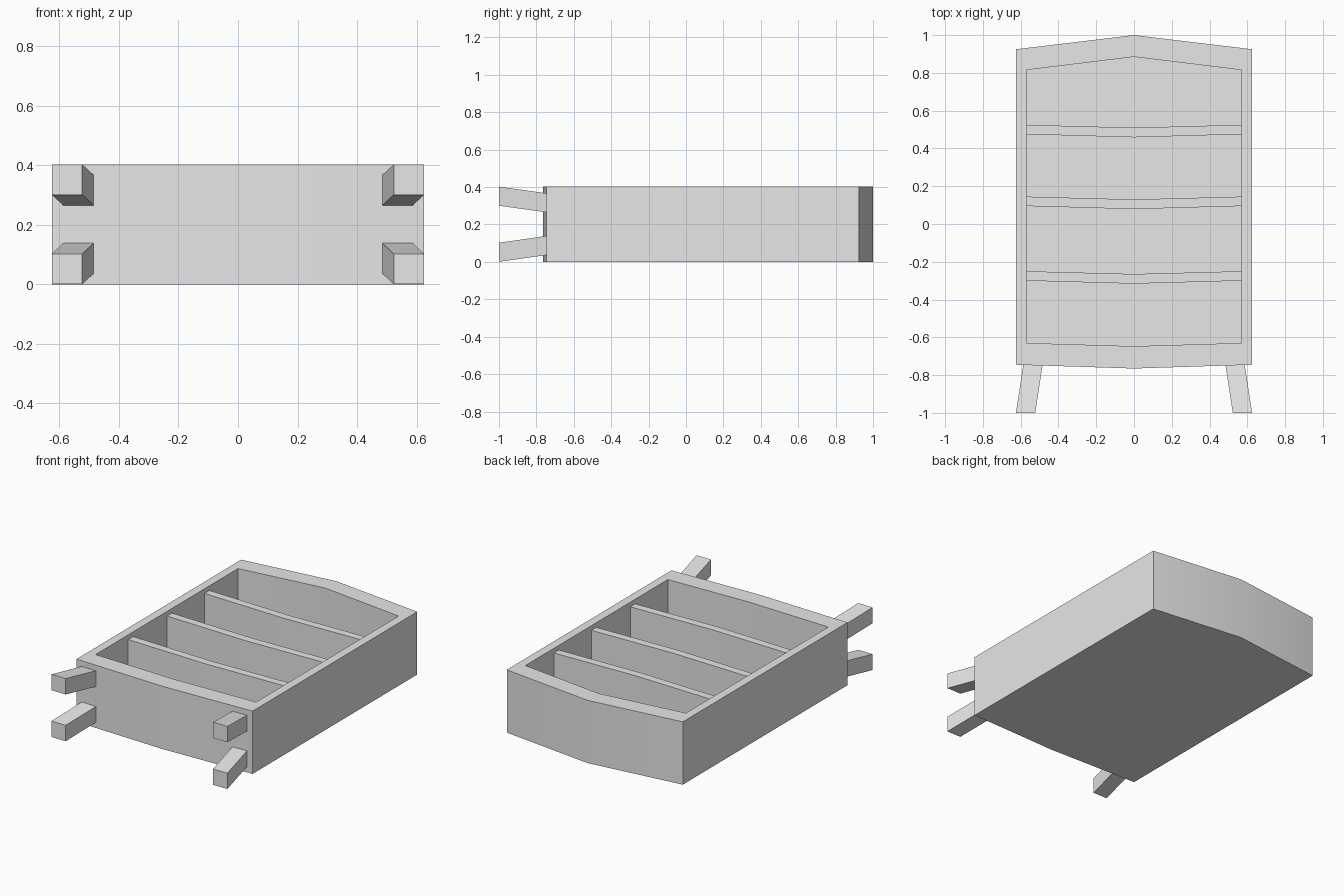
import bpy, bmesh
from mathutils import Vector

cube = bpy.data.objects.get("Cube")
if cube:
    bpy.data.objects.remove(cube, do_unlink=True)

grey = bpy.data.materials.new("plain_grey")
grey.use_nodes = True
grey.diffuse_color = (0.8, 0.8, 0.8, 1)
grey.node_tree.nodes["Principled BSDF"].inputs["Base Color"].default_value = (0.8, 0.8, 0.8, 1)

HEIGHT = 0.403      # overall depth of the case
FLOOR = 0.05        # thickness of the back panel
RECESS = 0.03       # shelves sit a little behind the rim


def finish(name, bm):
    bmesh.ops.recalc_face_normals(bm, faces=bm.faces)
    mesh = bpy.data.meshes.new(name)
    bm.to_mesh(mesh)
    bm.free()
    mesh.materials.append(grey)
    obj = bpy.data.objects.new(name, mesh)
    bpy.context.collection.objects.link(obj)
    bpy.ops.object.select_all(action='DESELECT')
    obj.select_set(True)
    bpy.context.view_layer.objects.active = obj
    bpy.ops.object.shade_smooth_by_angle()
    return obj


def outline(half, low_edge, low_mid, high_edge, high_mid):
    """Board outline bowed at its lower and upper ends."""
    return [(-half, low_edge), (0, low_mid), (half, low_edge),
            (half, high_edge), (0, high_mid), (-half, high_edge)]


def ring(bm, points, z):
    return [bm.verts.new((x, y, z)) for x, y in points]


def bridge(bm, a, b):
    n = len(a)
    for i in range(n):
        j = (i + 1) % n
        bm.faces.new((a[i], a[j], b[j], b[i]))


def cap(bm, r):
    # two quads, split along the middle line
    bm.faces.new((r[0], r[1], r[4], r[5]))
    bm.faces.new((r[1], r[2], r[3], r[4]))


# Case: open tray with bowed ends
outer = outline(0.625, -0.745, -0.765, 0.925, 1.0)
inner = outline(0.57, -0.63, -0.647, 0.815, 0.885)
bm = bmesh.new()
rings = [ring(bm, outer, 0), ring(bm, outer, HEIGHT),
         ring(bm, inner, HEIGHT), ring(bm, inner, FLOOR)]
for a, b in zip(rings, rings[1:]):
    bridge(bm, a, b)
cap(bm, rings[0])
cap(bm, rings[-1])
finish("case", bm)

# Shelves: thin boards sagging in the middle
for i, y in enumerate((-0.30, 0.095, 0.475)):
    bm = bmesh.new()
    board = outline(0.57, y, y - 0.016, y + 0.05, y + 0.035)
    low, high = ring(bm, board, FLOOR), ring(bm, board, HEIGHT - RECESS)
    bridge(bm, low, high)
    cap(bm, low)
    cap(bm, high)
    finish(f"shelf_{i + 1}", bm)

# Legs: square posts splayed outwards
MID = HEIGHT / 2
for side, sx in (("left", 1), ("right", -1)):
    for place, sz in (("front", 1), ("back", -1)):
        bm = bmesh.new()
        ends = []
        for x, z, y in ((0.535, 0.114, -0.745), (0.574, 0.15, -1.0)):
            c = Vector((sx * x, y, MID + sz * z))
            ends.append([bm.verts.new(c + Vector((dx, 0, dz)) * 0.051)
                         for dx, dz in ((-1, -1), (1, -1), (1, 1), (-1, 1))])
        bridge(bm, *ends)
        for e in ends:
            bm.faces.new(e)
        finish(f"{place}_{side}_leg", bm)
